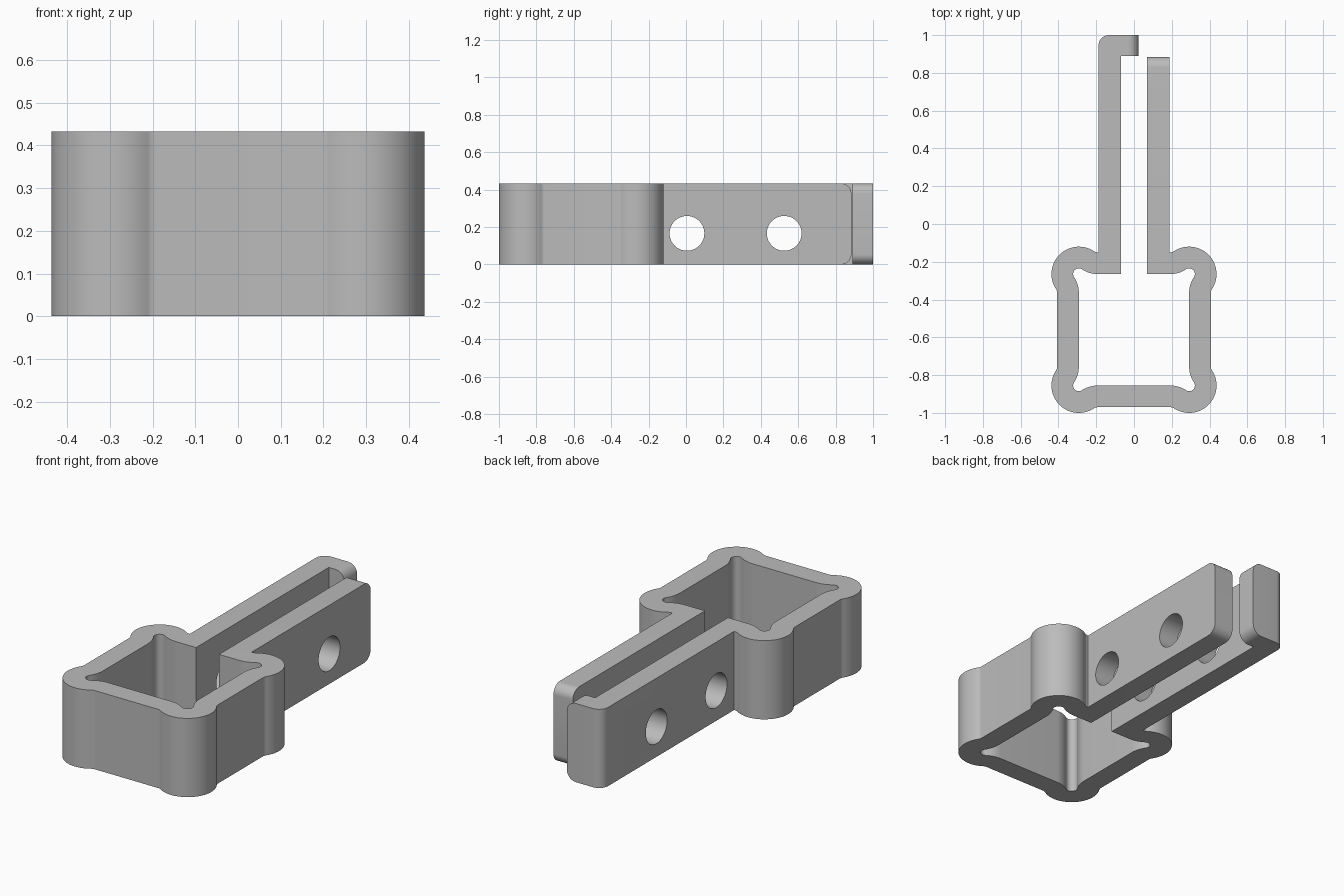
import bpy, bmesh
from math import radians, degrees, atan2, cos, sin
from mathutils import Vector, Matrix

cube = bpy.data.objects.get("Cube")
if cube:
    bpy.data.objects.remove(cube, do_unlink=True)

HEIGHT = 0.433
CORNER_X, BACK_Y, FRONT_Y = 0.292, -0.265, -0.855
WALL, RUN = 0.115, 0.1            # ring thickness, length of each blend
OUTER_R, INNER_R, BLEND_R = 0.145, 0.03, 0.037

grey = bpy.data.materials.new("plain grey")
grey.use_nodes = True
grey.diffuse_color = (0.5, 0.5, 0.5, 1)
grey.node_tree.nodes["Principled BSDF"].inputs["Base Color"].default_value = (0.5, 0.5, 0.5, 1)


def arc(center, r, a0, a1, n):
    angles = [radians(a0 + (a1 - a0) * i / n) for i in range(n + 1)]
    return [Vector((center[0] + r * cos(a), center[1] + r * sin(a))) for a in angles]


def corner(quadrant, inner):
    """Round lobe with a blend on each side, counterclockwise."""
    lobe = INNER_R if inner else OUTER_R
    blend = OUTER_R + BLEND_R - lobe
    reach = WALL + BLEND_R
    tilt = degrees(atan2(RUN, reach))
    pts = arc((reach, -RUN), blend, 180, 180 - tilt, 8)
    pts += arc((0, 0), lobe, -tilt, 90 + tilt, 28)[1:]
    pts += arc((-RUN, reach), blend, tilt - 90, -90, 8)[1:]
    center = Vector((CORNER_X if quadrant in (0, 3) else -CORNER_X,
                     BACK_Y if quadrant < 2 else FRONT_Y))
    turn = Matrix.Rotation(radians(90 * quadrant), 2)
    return [turn @ p + center for p in pts]


# Ring outside, right-hand arm, ring inside, hooked arm
ARM_IN, ARM_OUT, ARM_END = 0.07, 0.188, 0.884
LIP_X, LIP_Y, ROUND = 0.025, 0.889, 0.055
ROOT = BACK_Y + WALL
outline = []
for q in (1, 2, 3, 0):
    outline += corner(q, False)
outline += [(ARM_OUT, ROOT), (ARM_OUT, ARM_END), (ARM_IN, ARM_END), (ARM_IN, BACK_Y)]
for q in (0, 3, 2, 1):
    outline += corner(q, True)[::-1]
outline += [(-ARM_IN, BACK_Y), (-ARM_IN, LIP_Y), (LIP_X, LIP_Y), (LIP_X, 1)]
outline += arc((ROUND - ARM_OUT, 1 - ROUND), ROUND, 90, 180, 10)
outline += [(-ARM_OUT, ROOT)]

bm = bmesh.new()
base = bm.faces.new([bm.verts.new((p[0], p[1], 0)) for p in outline])
top = bmesh.ops.extrude_face_region(bm, geom=[base])
bmesh.ops.translate(bm, vec=(0, 0, HEIGHT),
                    verts=[g for g in top["geom"] if isinstance(g, bmesh.types.BMVert)])
bmesh.ops.recalc_face_normals(bm, faces=bm.faces)


# Round the upper and lower edges of the arm end and the hook lip
def is_tip(edge):
    a, b = (v.co for v in edge.verts)
    flat = abs(a.z - b.z) < 1e-4
    arm = all(abs(p.y - ARM_END) < 1e-4 for p in (a, b))
    lip = all(abs(p.x - LIP_X) < 1e-4 and p.y > LIP_Y - 0.01 for p in (a, b))
    return flat and (arm or lip)


bmesh.ops.bevel(bm, geom=[e for e in bm.edges if is_tip(e)], offset=ROUND,
                offset_type='OFFSET', segments=10, profile=0.5, affect='EDGES')
mesh = bpy.data.meshes.new("clamp_body")
bm.to_mesh(mesh)
bm.free()
mesh.materials.append(grey)
body = bpy.data.objects.new("clamp_body", mesh)
bpy.context.collection.objects.link(body)

# Bolt holes through both arms
for i, y in enumerate((0.005, 0.525)):
    bpy.ops.mesh.primitive_cylinder_add(vertices=48, radius=0.093, depth=1,
                                        location=(0, y, 0.166), rotation=(0, radians(90), 0))
    cutter = bpy.context.object
    cutter.name = f"bolt_hole_cutter_{i + 1}"
    cutter.data.materials.append(grey)
    cutter.hide_render = True
    cutter.hide_set(True)
    cut = body.modifiers.new(f"bolt_hole_{i + 1}", 'BOOLEAN')
    cut.operation, cut.solver, cut.object = 'DIFFERENCE', 'EXACT', cutter

# Apply the cuts, then smooth the curved walls
bpy.context.view_layer.update()
cut_mesh = bpy.data.meshes.new_from_object(
    body.evaluated_get(bpy.context.evaluated_depsgraph_get()))
body.modifiers.clear()
body.data = cut_mesh
for obj in [o for o in bpy.data.objects if o.name.startswith("bolt_hole_cutter")]:
    bpy.data.objects.remove(obj, do_unlink=True)
bpy.ops.object.select_all(action='DESELECT')
body.select_set(True)
bpy.context.view_layer.objects.active = body
bpy.ops.object.shade_smooth_by_angle(angle=radians(30))
